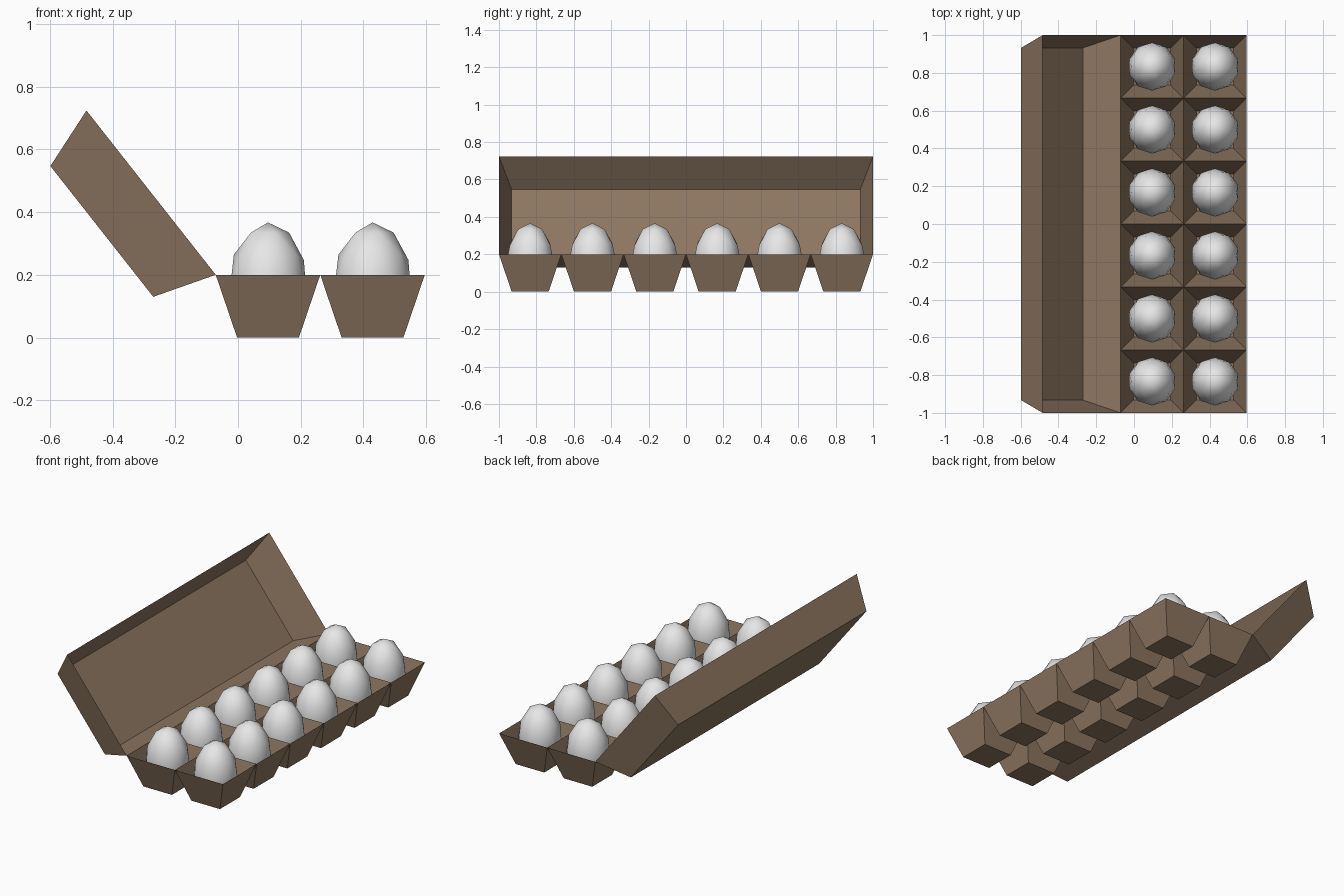
import bpy, bmesh, math
from mathutils import Matrix, Vector

cube = bpy.data.objects.get("Cube")
if cube:
    bpy.data.objects.remove(cube, do_unlink=True)


def material(name, rgb):
    m = bpy.data.materials.new(name)
    m.use_nodes = True
    m.diffuse_color = (*rgb, 1)
    m.node_tree.nodes["Principled BSDF"].inputs["Base Color"].default_value = (*rgb, 1)
    return m


cardboard = material("brown cardboard", (0.27, 0.184, 0.12))
shell = material("white eggshell", (0.8, 0.8, 0.8))

PITCH = 1 / 3      # spacing of the cups
DEPTH = 0.2        # depth of cups and lid
INSET = 0.068      # slope of the walls
HINGE_X = -0.071
RIM_Z = 0.2


def finish(bm, name, mat):
    mesh = bpy.data.meshes.new(name)
    bm.to_mesh(mesh)
    bm.free()
    mesh.materials.append(mat)
    obj = bpy.data.objects.new(name, mesh)
    bpy.context.collection.objects.link(obj)
    return obj


def add_tray(bm, width, length, matrix):
    """Open-topped tapered tray: rim at local z = 0, floor below it."""
    corners = [(-1, -1), (1, -1), (1, 1), (-1, 1)]

    def ring(inset, z):
        return [bm.verts.new(matrix @ Vector((sx * (width / 2 - inset),
                                              sy * (length / 2 - inset), z)))
                for sx, sy in corners]

    rim, floor = ring(0, 0), ring(INSET, -DEPTH)
    bm.faces.new(floor[::-1])
    for i in range(4):
        j = (i + 1) % 4
        bm.faces.new((rim[j], rim[i], floor[i], floor[j]))


centres = [(HINGE_X + (col + 0.5) * PITCH, (row - 2.5) * PITCH)
           for col in range(2) for row in range(6)]

# Base with twelve tapered cups sharing their rims
bm = bmesh.new()
for x, y in centres:
    add_tray(bm, PITCH, PITCH, Matrix.Translation((x, y, RIM_Z)))
bmesh.ops.remove_doubles(bm, verts=bm.verts[:], dist=0.001)
finish(bm, "carton_base", cardboard)

# Lid swung open about the hinge line
bm = bmesh.new()
swing = (Matrix.Translation((HINGE_X, 0, RIM_Z))
         @ Matrix.Rotation(math.radians(51.8), 4, 'Y')
         @ Matrix.Translation((-PITCH, 0, 0)))
add_tray(bm, 2 * PITCH, 2, swing)
finish(bm, "carton_lid", cardboard)

# Eggs: faceted outline, taller above the widest ring than below it
for n, (x, y) in enumerate(centres, 1):
    bm = bmesh.new()
    bmesh.ops.create_icosphere(bm, subdivisions=2, radius=1)
    for v in bm.verts:
        v.co.x *= 0.128
        v.co.y *= 0.128
        v.co.z *= 0.217 if v.co.z > 0 else 0.13
    for f in bm.faces:
        f.smooth = True
    egg = finish(bm, f"egg_{n}", shell)
    egg.location = (x, y, 0.15)
